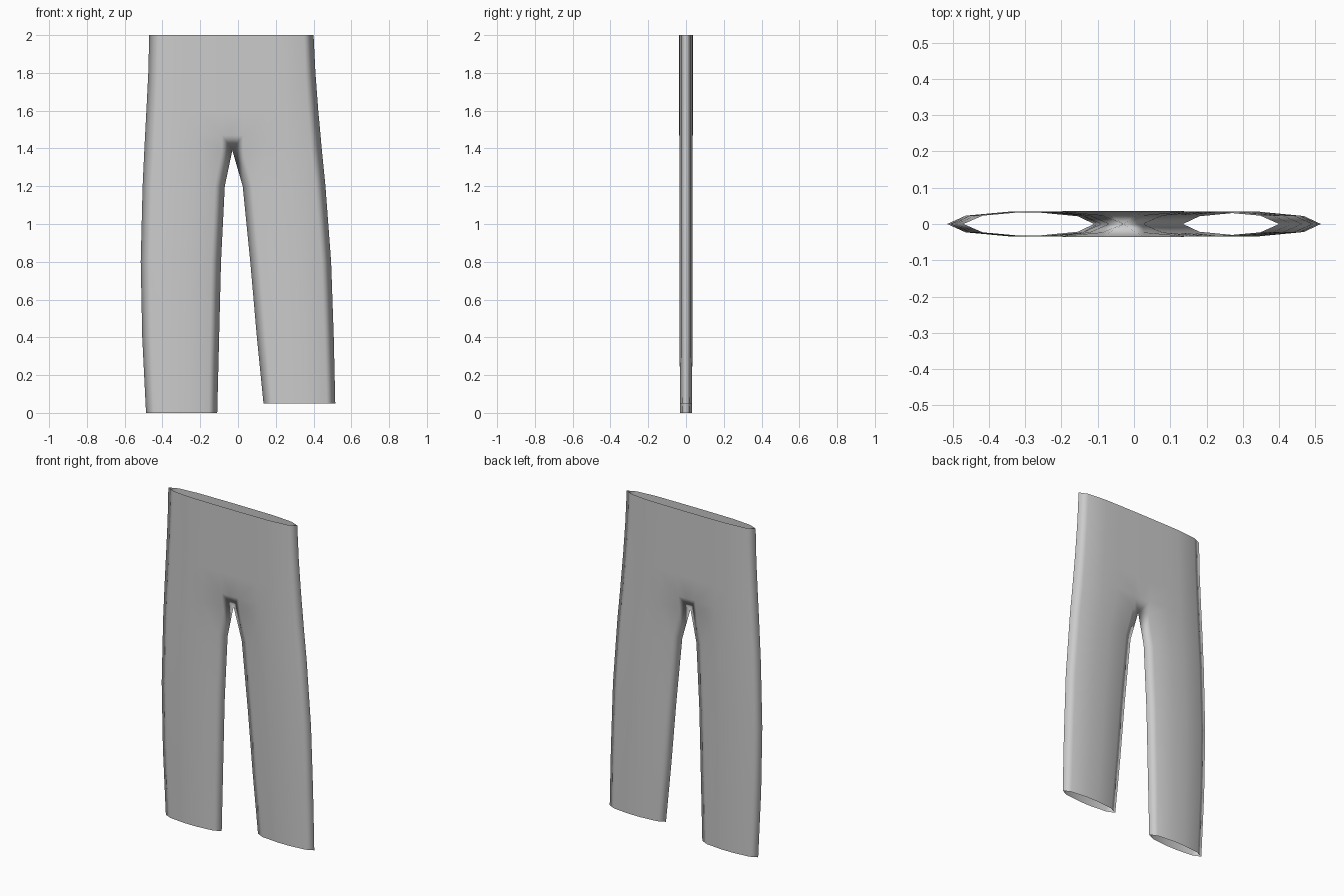
import bpy, bmesh

if "Cube" in bpy.data.objects:
    bpy.data.objects.remove(bpy.data.objects["Cube"])

# Outline of each half: (z, outer x, inner x), waist to hem
LEFT = [(2.0, -.47, -.03), (1.8, -.475, -.03), (1.6, -.485, -.03), (1.47, -.492, -.03),
        (1.39, -.496, -.03), (1.2, -.505, -.07), (.8, -.515, -.09), (.4, -.507, -.10), (0, -.487, -.11)]
RIGHT = [(2.0, .40, -.03), (1.8, .41, -.03), (1.6, .425, -.03), (1.47, .437, -.03),
         (1.39, .444, -.03), (1.2, .463, .025), (.8, .493, .065), (.4, .507, .10), (.05, .515, .135)]

# Flattened cross-section: position from outer to inner seam, and half depth
ACROSS = [0, .12, .4, .6, .88, 1]
LEG = [0, .023, .034, .034, .023, 0]
HIP = [0, .023, .034, .035, .036, .036]
CROTCH_Z = 1.39


def add_panel(bm, rows, side):
    """Front (side -1) or back (side 1) cloth panel of one half."""
    grid = []
    for z, outer, inner in rows:
        depth = HIP if z > CROTCH_Z else LEG
        fade = .93 if z < .1 else 1
        grid.append([bm.verts.new((outer + (inner - outer) * t, side * d * fade, z))
                     for t, d in zip(ACROSS, depth)])
    for a, b in zip(grid, grid[1:]):
        for i in range(len(ACROSS) - 1):
            bm.faces.new((a[i], a[i + 1], b[i + 1], b[i]))


# Trousers: open waist and hems, single-layer cloth
bm = bmesh.new()
for rows in (LEFT, RIGHT):
    for side in (-1, 1):
        add_panel(bm, rows, side)
bmesh.ops.remove_doubles(bm, verts=bm.verts[:], dist=.0005)
bmesh.ops.recalc_face_normals(bm, faces=bm.faces[:])
# Make the front panel face outward
bm.normal_update()
if sum(f.normal.y * f.calc_center_median().y for f in bm.faces) < 0:
    bmesh.ops.reverse_faces(bm, faces=bm.faces[:])
mesh = bpy.data.meshes.new("trousers")
bm.to_mesh(mesh)
bm.free()
for p in mesh.polygons:
    p.use_smooth = True
trousers = bpy.data.objects.new("trousers", mesh)
bpy.context.collection.objects.link(trousers)
